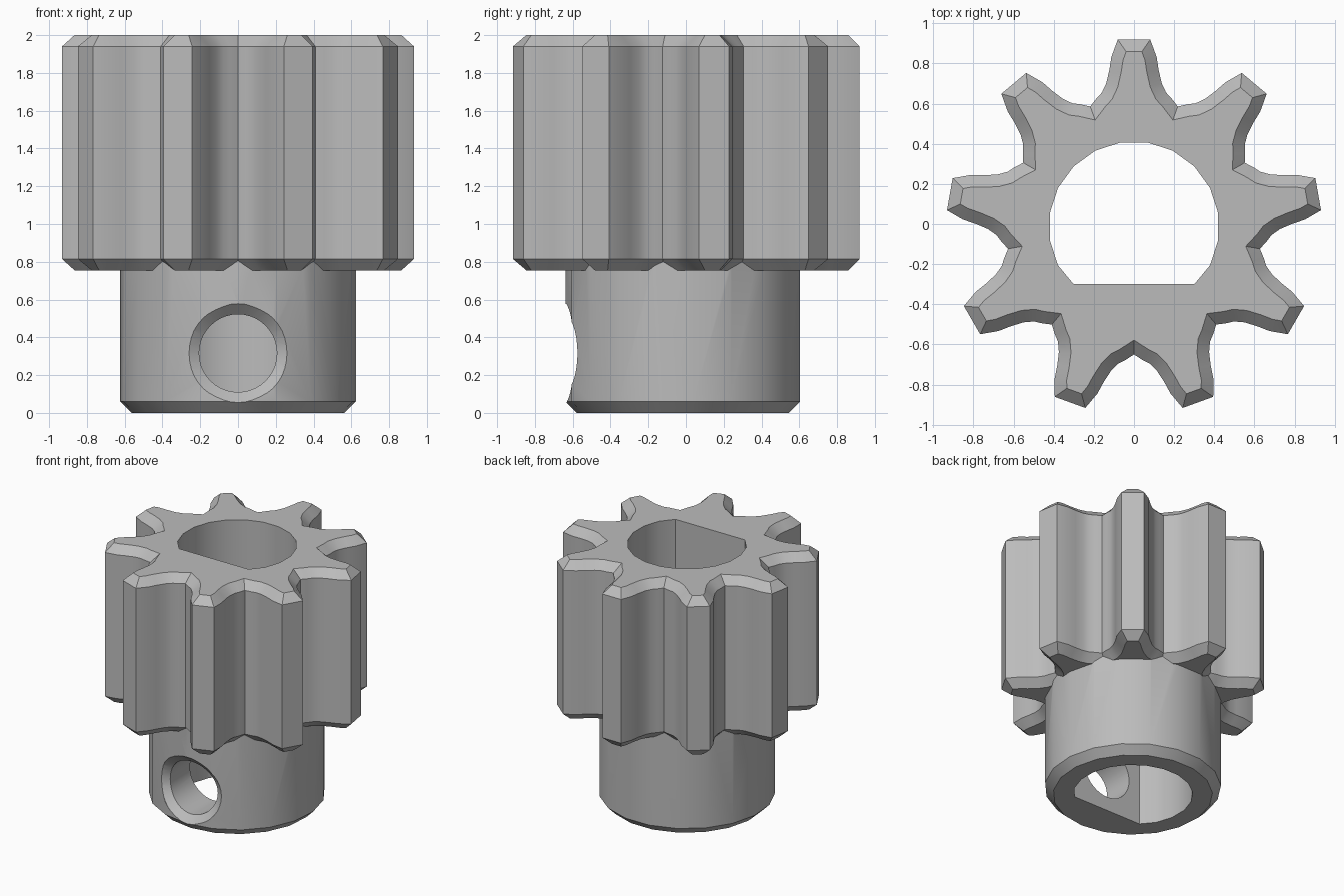
import bpy, bmesh
from math import pi, sin, cos, sqrt
from mathutils import Vector, Matrix

CY = -0.013          # shaft axis sits slightly off the bounding box centre
TEETH = 9
CHAMFER = 0.06
HUB_R = 0.626

if "Cube" in bpy.data.objects:
    bpy.data.objects.remove(bpy.data.objects["Cube"])

steel = bpy.data.materials.new("grey_steel")
steel.use_nodes = True
grey = (0.5, 0.5, 0.5, 1)
steel.diffuse_color = grey
steel.node_tree.nodes["Principled BSDF"].inputs["Base Color"].default_value = grey


def loft(name, rings):
    """Closed solid skinned through rings of equal point count."""
    bm = bmesh.new()
    loops = [[bm.verts.new(p) for p in ring] for ring in rings]
    n = len(loops[0])
    for a, b in zip(loops, loops[1:]):
        for i in range(n):
            j = (i + 1) % n
            bm.faces.new((a[i], a[j], b[j], b[i]))
    bm.faces.new(loops[0][::-1])
    bm.faces.new(loops[-1])
    bmesh.ops.recalc_face_normals(bm, faces=bm.faces)
    mesh = bpy.data.meshes.new(name)
    bm.to_mesh(mesh)
    bm.free()
    mesh.materials.append(steel)
    obj = bpy.data.objects.new(name, mesh)
    bpy.context.collection.objects.link(obj)
    return obj


def at_height(points, z):
    return [(p[0], p[1] + CY, z) for p in points]


def circle(r, n, start):
    return [Vector((r * cos(start + 2 * pi * i / n), r * sin(start + 2 * pi * i / n)))
            for i in range(n)]


def inset(points, d):
    """Mitred inward offset of a counter-clockwise outline."""
    result = []
    for i, p in enumerate(points):
        a = (p - points[i - 1]).normalized()
        b = (points[(i + 1) % len(points)] - p).normalized()
        na, nb = Vector((-a.y, a.x)), Vector((-b.y, b.x))
        result.append(p + (na + nb) * d / (1 + na.dot(nb)))
    return result


def combine(target, tool, operation):
    mod = target.modifiers.new(operation, 'BOOLEAN')
    mod.operation = operation
    mod.solver = 'EXACT'
    mod.object = tool
    bpy.context.view_layer.objects.active = target
    bpy.ops.object.modifier_apply(modifier=mod.name)
    bpy.data.objects.remove(tool)


# Toothed section: one tooth flank, mirrored and repeated around the axis
flank = [(0.081, 0.932), (0.113, 0.845), (0.123, 0.78), (0.138, 0.715),
         (0.160, 0.668), (0.188, 0.638)]
tooth = [Vector((x, y)) for x, y in reversed(flank)] + [Vector((-x, y)) for x, y in flank]
valley = Matrix.Rotation(pi / TEETH, 2) @ Vector((0, 0.637))
outline = []
for k in range(TEETH):
    turn = Matrix.Rotation(2 * pi * k / TEETH, 2)
    outline += [turn @ p for p in tooth + [valley]]
small = inset(outline, CHAMFER)
body = loft("toothed_pinion", [at_height(small, 0.755), at_height(outline, 0.815),
                               at_height(outline, 1.94), at_height(small, 2.0)])

# Hub with a chamfered lower rim
rim = circle(HUB_R - CHAMFER, 19, -pi / 2)
wall = circle(HUB_R, 19, -pi / 2)
hub = loft("hub", [at_height(rim, 0), at_height(wall, CHAMFER), at_height(wall, 1.2)])
combine(body, hub, 'UNION')

# D-shaped shaft bore with the flat towards the front
bore = [Vector((p.x, max(p.y, -0.287))) for p in circle(0.425, 20, pi / 20)]
combine(body, loft("bore_cutter", [at_height(bore, -0.2), at_height(bore, 2.2)]), 'DIFFERENCE')


# Set screw hole whose chamfer follows the curved hub wall
def hole_ring(r, y=None, depth=0):
    return [(p.x, CY - sqrt(HUB_R ** 2 - p.x ** 2) + depth if y is None else y, 0.316 + p.y)
            for p in circle(r, 40, 0)]


screw = loft("screw_hole_cutter", [hole_ring(0.262, y=-1), hole_ring(0.262, depth=0.005),
                                   hole_ring(0.206, depth=0.06), hole_ring(0.206, y=-0.15)])
combine(body, screw, 'DIFFERENCE')

# Smooth flanks and walls, sharp chamfers
bpy.ops.object.select_all(action='DESELECT')
body.select_set(True)
bpy.context.view_layer.objects.active = body
bpy.ops.object.shade_smooth_by_angle(angle=pi / 6)
